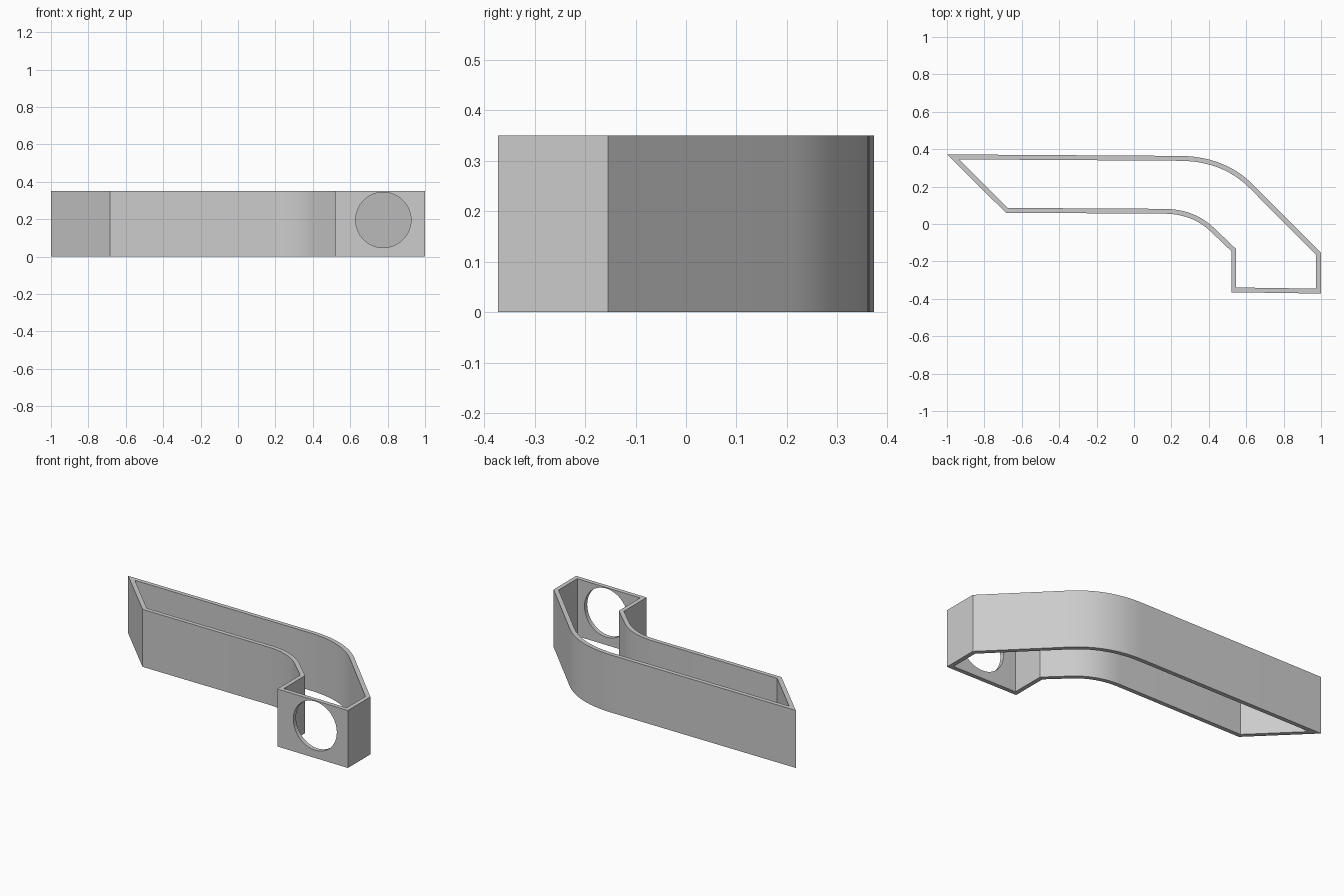
import bpy
import bmesh
import math
from mathutils import Vector

HEIGHT = 0.35
WALL = 0.026

if "Cube" in bpy.data.objects:
    bpy.data.objects.remove(bpy.data.objects["Cube"], do_unlink=True)

grey = bpy.data.materials.new("plain grey")
grey.use_nodes = True
grey.diffuse_color = (0.6, 0.6, 0.6, 1)
grey.node_tree.nodes["Principled BSDF"].inputs["Base Color"].default_value = (0.6, 0.6, 0.6, 1)


def bend(start, control, end, steps=14):
    """Rounded corner between two straight walls."""
    a, b, c = Vector(start), Vector(control), Vector(end)
    ts = [i / steps for i in range(steps + 1)]
    return [a * (1 - t) ** 2 + b * 2 * t * (1 - t) + c * t * t for t in ts]


def inset(points, distance):
    """Mitred inward offset of a clockwise outline."""
    result = []
    for i, p in enumerate(points):
        d1 = (p - points[i - 1]).normalized()
        d2 = (points[(i + 1) % len(points)] - p).normalized()
        n1, n2 = Vector((d1.y, -d1.x)), Vector((d2.y, -d2.x))
        result.append(p + (n1 + n2) * distance / (1 + n1.dot(n2)))
    return result


# Outline of the outer wall, clockwise seen from above
outer = [Vector((-1, 0.372))]
outer += bend((0.25, 0.364), (0.488, 0.361), (0.64, 0.207))
outer += [Vector(p) for p in ((1, -0.155), (1, -0.372), (0.52, -0.365), (0.52, -0.145))]
outer += bend((0.41, -0.04), (0.315, 0.051), (0.17, 0.055))
outer.append(Vector((-0.685, 0.06)))
inner = inset(outer, WALL)

# Hollow wall, open at top and bottom
bm = bmesh.new()
rings = [[bm.verts.new((p.x, p.y, z)) for p in line]
         for line, z in ((outer, 0), (outer, HEIGHT), (inner, HEIGHT), (inner, 0))]
for k in range(4):
    a, b = rings[k], rings[(k + 1) % 4]
    for i in range(len(a)):
        j = (i + 1) % len(a)
        bm.faces.new((a[i], a[j], b[j], b[i]))
bmesh.ops.recalc_face_normals(bm, faces=bm.faces)
mesh = bpy.data.meshes.new("channel_wall")
bm.to_mesh(mesh)
bm.free()
wall = bpy.data.objects.new("channel_wall", mesh)
bpy.context.collection.objects.link(wall)
mesh.materials.append(grey)

# Round opening through the front wall
bpy.ops.mesh.primitive_cylinder_add(vertices=64, radius=0.148, depth=0.14,
                                    location=(0.777, -0.37, 0.196),
                                    rotation=(math.pi / 2, 0, 0))
cutter = bpy.context.object
cutter.name = "opening_cutter"
cutter.data.materials.append(grey)

bpy.ops.object.select_all(action="DESELECT")
wall.select_set(True)
bpy.context.view_layer.objects.active = wall
cut = wall.modifiers.new("round_opening", "BOOLEAN")
cut.operation = "DIFFERENCE"
cut.solver = "EXACT"
cut.object = cutter
bpy.ops.object.modifier_apply(modifier=cut.name)
bpy.data.objects.remove(cutter, do_unlink=True)
bpy.ops.object.shade_smooth_by_angle(angle=math.radians(25))
